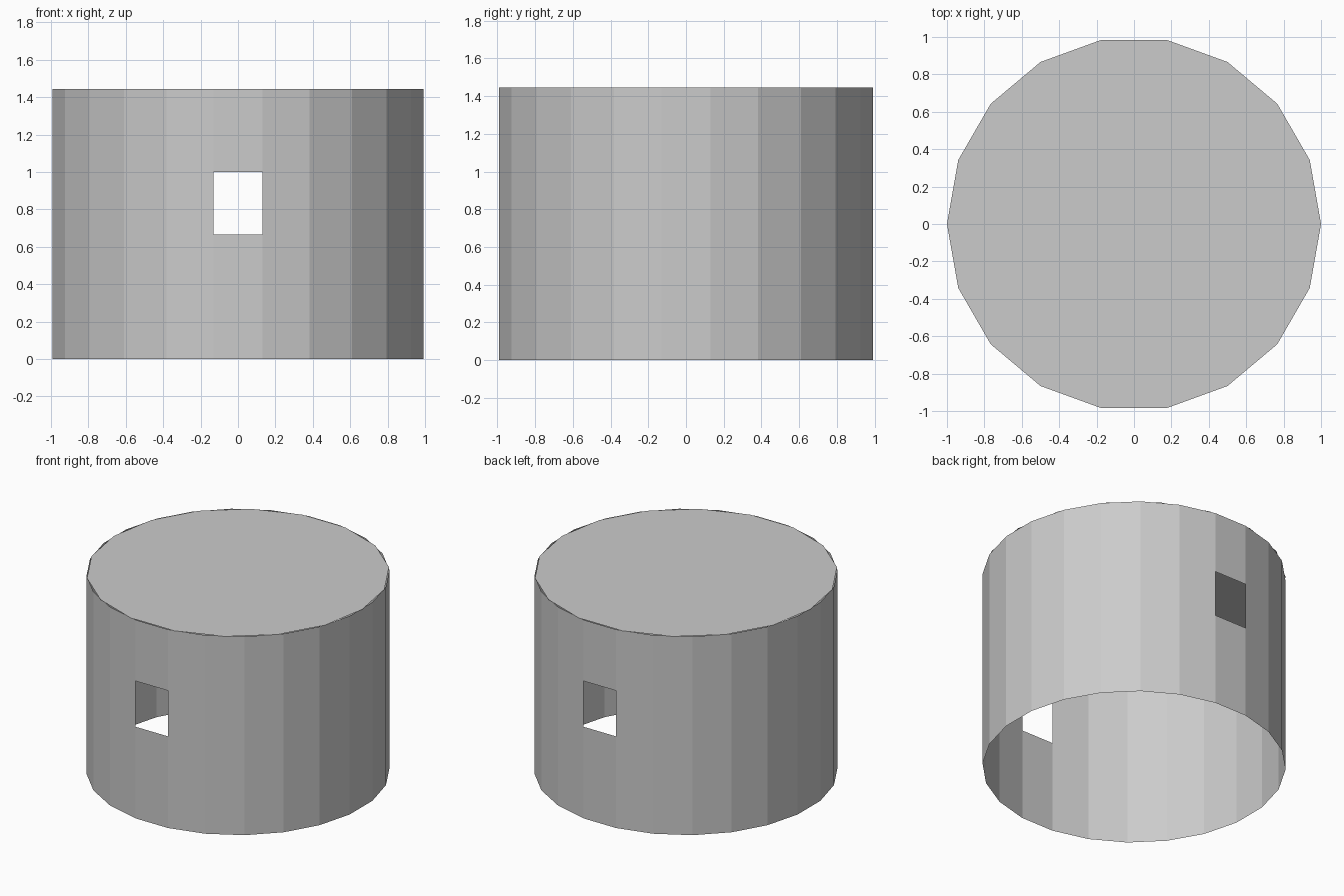
import bpy, bmesh, math

if "Cube" in bpy.data.objects:
    bpy.data.objects.remove(bpy.data.objects["Cube"])

HEIGHT, SIDES = 1.445, 24
WINDOW_LOW, WINDOW_HIGH = 0.667, 1.0

grey = bpy.data.materials.new("light grey")
grey.diffuse_color = (0.6, 0.6, 0.6, 1)
grey.use_nodes = True
grey.node_tree.nodes["Principled BSDF"].inputs["Base Color"].default_value = grey.diffuse_color


def add_object(name, bm):
    mesh = bpy.data.meshes.new(name)
    bm.to_mesh(mesh)
    bm.free()
    mesh.materials.append(grey)
    obj = bpy.data.objects.new(name, mesh)
    bpy.context.collection.objects.link(obj)
    return obj


# Thin open wall: 24 flat sides in three bands, one side centred on the front
bm = bmesh.new()
rings = []
for z in (0, WINDOW_LOW, WINDOW_HIGH, HEIGHT):
    ring = []
    for i in range(SIDES):
        a = 2 * math.pi * (i + 0.5) / SIDES
        ring.append(bm.verts.new((math.cos(a), math.sin(a), z)))
    rings.append(ring)

# The middle band is left open at the front and back to form the windows
windows = (SIDES // 4 - 1, 3 * SIDES // 4 - 1)
for band in range(3):
    low, high = rings[band], rings[band + 1]
    for i in range(SIDES):
        if band == 1 and i in windows:
            continue
        j = (i + 1) % SIDES
        bm.faces.new((low[i], low[j], high[j], high[i]))
add_object("round_wall", bm)

# Flat 18-sided roof disc, with corners on the x axis
bm = bmesh.new()
bm.faces.new([bm.verts.new((math.cos(2 * math.pi * i / 18),
                            math.sin(2 * math.pi * i / 18), HEIGHT))
              for i in range(18)])
add_object("roof_disc", bm)
